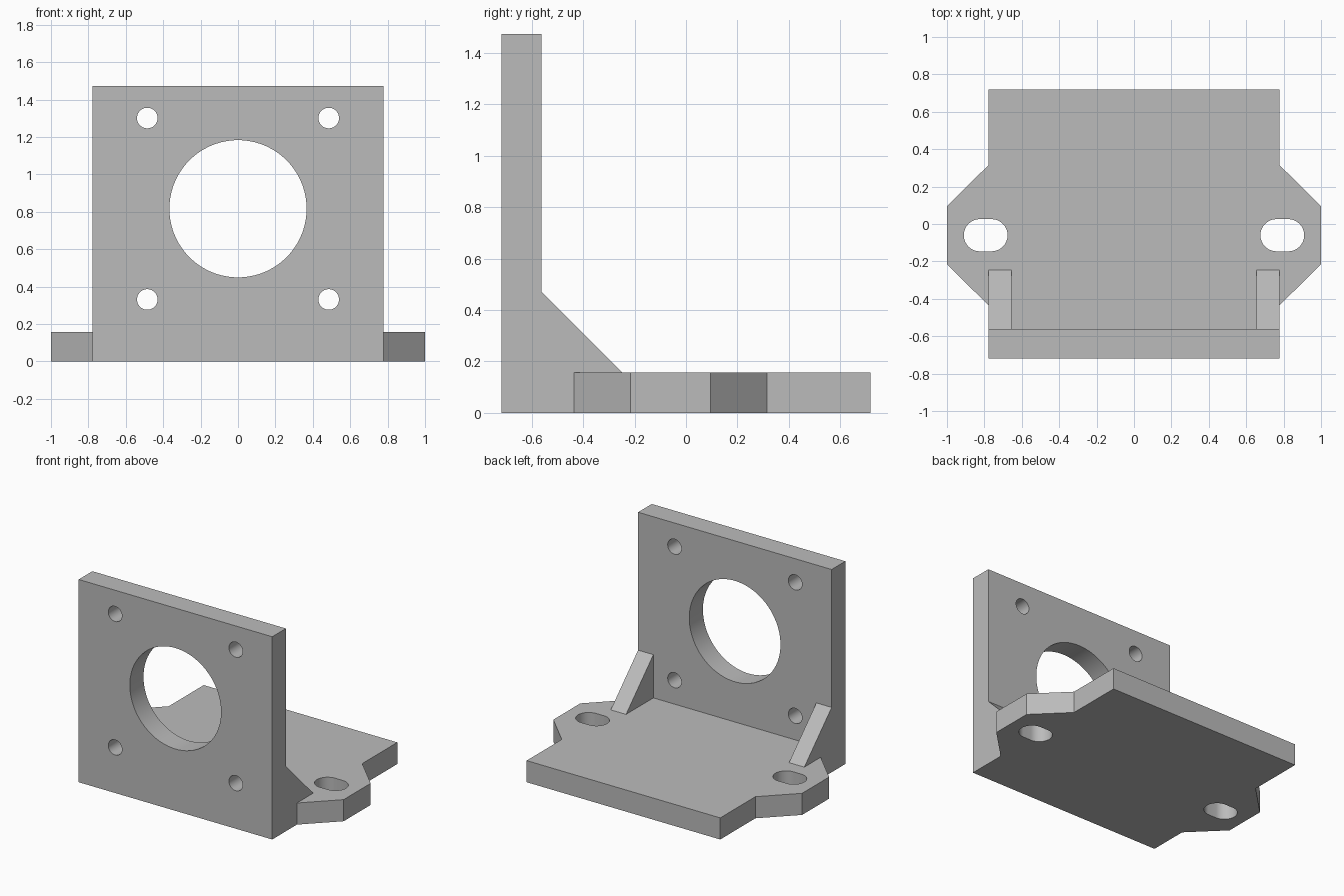
import bpy
import bmesh
from math import cos, sin, pi, radians
from mathutils import Vector

cube = bpy.data.objects.get("Cube")
if cube:
    bpy.data.objects.remove(cube, do_unlink=True)

grey = bpy.data.materials.new("grey plastic")
grey.use_nodes = True
colour = (0.5, 0.5, 0.5, 1)
grey.diffuse_color = colour
grey.node_tree.nodes["Principled BSDF"].inputs["Base Color"].default_value = colour

HALF, DEPTH, THICK, HEIGHT = 0.778, 0.718, 0.157, 1.473
INNER = -DEPTH + THICK      # back face of the upright plate
EAR_Y = -0.06               # centre line of the mounting ears


def prism(name, outline, axis, start, end):
    """Extrude a 2D outline along the x, y or z axis."""
    place = {"x": lambda a, b, c: (c, a, b),
             "y": lambda a, b, c: (a, c, b),
             "z": lambda a, b, c: (a, b, c)}[axis]
    bm = bmesh.new()
    face = bm.faces.new([bm.verts.new(place(a, b, start)) for a, b in outline])
    result = bmesh.ops.extrude_face_region(bm, geom=[face])
    moved = [g for g in result["geom"] if isinstance(g, bmesh.types.BMVert)]
    bmesh.ops.translate(bm, verts=moved, vec=Vector(place(0, 0, end - start)))
    bmesh.ops.recalc_face_normals(bm, faces=bm.faces)
    mesh = bpy.data.meshes.new(name)
    bm.to_mesh(mesh)
    bm.free()
    mesh.materials.append(grey)
    obj = bpy.data.objects.new(name, mesh)
    bpy.context.collection.objects.link(obj)
    return obj


def round_outline(cx, cy, radius, stretch=0, count=64):
    """Circle, or a slot when stretched sideways."""
    points = []
    for i in range(count):
        t = 2 * pi * (i + 0.5) / count
        side = stretch if cos(t) > 0 else -stretch
        points.append((cx + side + radius * cos(t), cy + radius * sin(t)))
    return points


def combine(target, tool, operation):
    """Apply a boolean and discard the tool object."""
    tool.hide_render = True
    mod = target.modifiers.new(operation.lower(), "BOOLEAN")
    mod.operation, mod.solver, mod.object = operation, "EXACT", tool
    bpy.ops.object.modifier_apply(modifier=mod.name)
    bpy.data.objects.remove(tool, do_unlink=True)


# Base plate with chamfered ears on both sides
half_outline = [(HALF, -DEPTH), (HALF, EAR_Y - 0.375), (1, EAR_Y - 0.155),
                (1, EAR_Y + 0.155), (HALF, EAR_Y + 0.375), (HALF, DEPTH)]
outline = half_outline + [(-x, y) for x, y in reversed(half_outline)]
bracket = prism("motor_mount_bracket", outline, "z", 0, THICK)
bpy.context.view_layer.objects.active = bracket
bracket.select_set(True)

# Upright plate
upright = [(-HALF, 0), (HALF, 0), (HALF, HEIGHT), (-HALF, HEIGHT)]
combine(bracket, prism("upright_plate", upright, "y", -DEPTH, INNER), "UNION")

# Triangular gussets, sunk into both plates
reach = 0.314
gusset = [(INNER - 0.1, 0.05), (INNER + 0.2, 0.05), (INNER + reach, THICK),
          (INNER, THICK + reach), (INNER - 0.1, THICK + reach)]
for side in (-1, 1):
    combine(bracket, prism("gusset", gusset, "x", side * (HALF - 0.123), side * HALF), "UNION")

# Slots in the ears
for side in (-1, 1):
    slot = round_outline(side * 0.793, EAR_Y, 0.086, 0.031)
    combine(bracket, prism("slot_cutter", slot, "z", -0.1, THICK + 0.1), "DIFFERENCE")

# Central opening and four screw holes in the upright
mid = 0.816
holes = [(0, mid, 0.367)]
holes += [(sx * 0.485, mid + sz * 0.485, 0.055) for sx in (-1, 1) for sz in (-1, 1)]
for x, z, radius in holes:
    cutter = prism("hole_cutter", round_outline(x, z, radius), "y", -DEPTH - 0.1, INNER + 0.1)
    combine(bracket, cutter, "DIFFERENCE")

# Tidy coplanar faces, then smooth the round walls only
bm = bmesh.new()
bm.from_mesh(bracket.data)
bmesh.ops.remove_doubles(bm, verts=bm.verts, dist=0.0001)
bmesh.ops.dissolve_limit(bm, angle_limit=radians(0.5), verts=bm.verts, edges=bm.edges)
bm.to_mesh(bracket.data)
bm.free()
bpy.ops.object.shade_smooth_by_angle(angle=radians(30))
